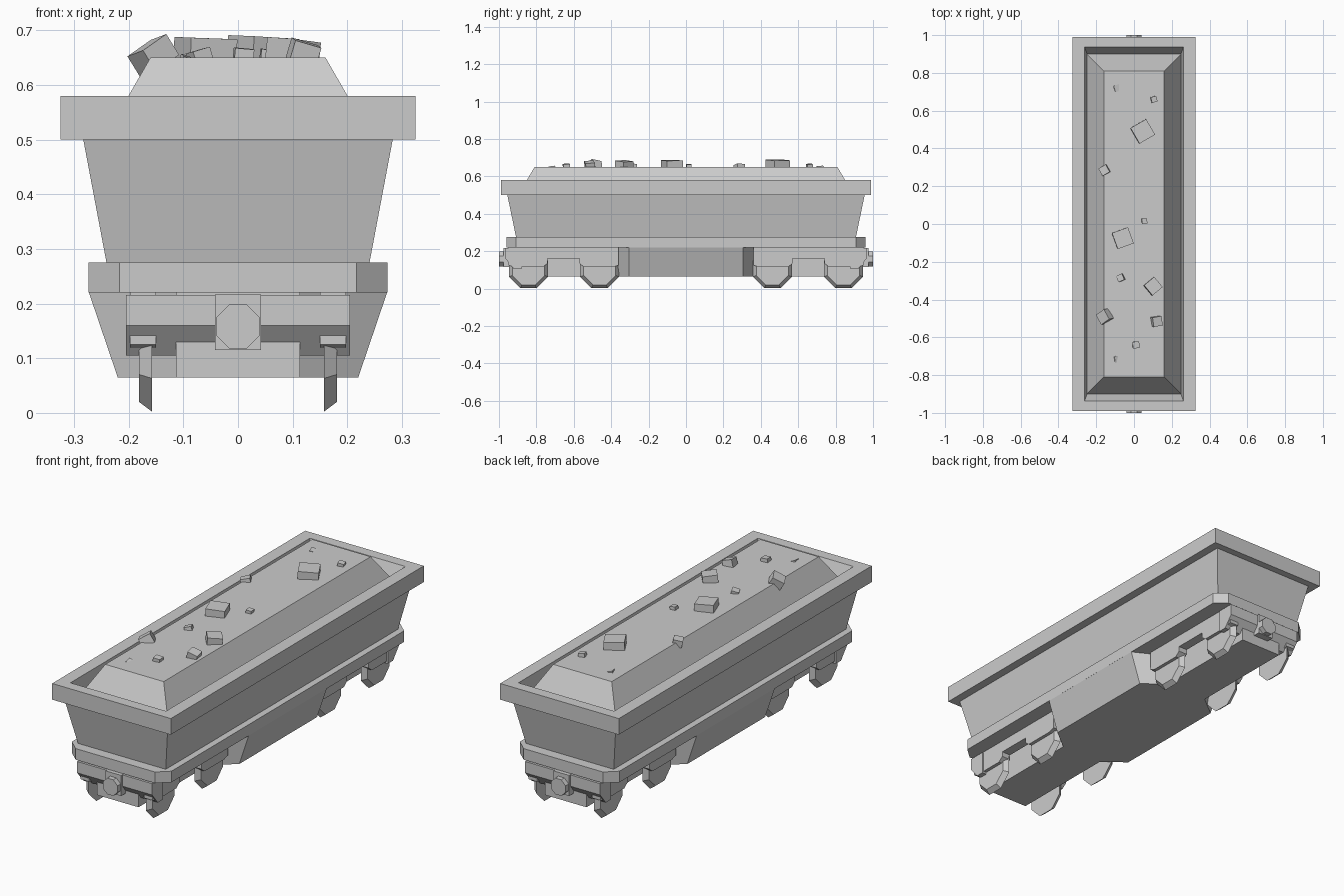
import bpy, bmesh, math
from mathutils import Matrix, Euler

if "Cube" in bpy.data.objects:
    bpy.data.objects.remove(bpy.data.objects["Cube"])


def finish(bm, name):
    bmesh.ops.recalc_face_normals(bm, faces=bm.faces)
    me = bpy.data.meshes.new(name)
    bm.to_mesh(me)
    bm.free()
    ob = bpy.data.objects.new(name, me)
    bpy.context.collection.objects.link(ob)
    return ob


def loft(name, rings):
    """Skin a list of equal-length point rings and cap both ends."""
    bm = bmesh.new()
    rows = [[bm.verts.new(p) for p in r] for r in rings]
    n = len(rows[0])
    for a, b in zip(rows, rows[1:]):
        for i in range(n):
            j = (i + 1) % n
            bm.faces.new((a[i], a[j], b[j], b[i]))
    bm.faces.new(rows[0])
    bm.faces.new(rows[-1])
    return finish(bm, name)


def rect(x, y, z):
    return [(-x, -y, z), (x, -y, z), (x, y, z), (-x, y, z)]


def chamfered(x, y, cx, cy, z):
    """Rectangle outline with cut corners."""
    return [(-x, -y + cy, z), (-x + cx, -y, z), (x - cx, -y, z), (x, -y + cy, z),
            (x, y - cy, z), (x - cx, y, z), (-x + cx, y, z), (-x, y - cy, z)]


def profile_x(name, yz, x0, x1):
    return loft(name, [[(x, y, z) for y, z in yz] for x in (x0, x1)])


def octagon(y, z, a):
    r = a / math.cos(math.pi / 8)
    return [(y + r * math.cos(math.pi / 8 + i * math.pi / 4),
             z + r * math.sin(math.pi / 8 + i * math.pi / 4)) for i in range(8)]


# Hopper body with overhanging rim and recessed inside
loft("hopper", [rect(.24, .908, .272), rect(.283, .955, .50), rect(.325, .99, .50),
                rect(.325, .99, .58), rect(.262, .937, .58), rect(.248, .90, .495)])

# Heaped load
loft("load", [rect(.252, .903, .49), rect(.16, .81, .65)])

# Loose lumps: x, y, width, top height, turn, tilt
lumps = [(-.09, .72, .035, .656, 20, 14), (.105, .66, .03, .668, 15, 8),
         (.045, .49, .095, .690, 30, 3), (-.155, .285, .045, .668, 30, -12),
         (.055, .015, .028, .666, 5, 5), (-.06, -.075, .09, .687, 20, 2),
         (-.07, -.285, .035, .668, 25, -15), (.10, -.33, .07, .686, 40, 6),
         (-.155, -.49, .06, .688, 35, -30), (.12, -.515, .05, .684, 10, 16),
         (.01, -.64, .035, .668, 5, 5), (-.09, -.715, .035, .655, 10, 20)]
bm = bmesh.new()
for x, y, w, top, turn, tilt in lumps:
    h = w * .75
    t = math.radians(abs(tilt))
    cz = top - (h * math.cos(t) + w * math.sin(t)) / 2
    rot = Euler((math.radians(tilt) * .4, math.radians(tilt), math.radians(turn))).to_matrix().to_4x4()
    bmesh.ops.create_cube(bm, size=1, matrix=Matrix.Translation((x, y, cz)) @ rot
                          @ Matrix.Diagonal((w, w, h, 1)))
finish(bm, "loose_lumps")

# Deck frame with cut corners
loft("deck_frame", [chamfered(.273, .96, .056, .05, z) for z in (.22, .275)])

# Middle underframe, tapering down, with angled ends
loft("underframe_box", [chamfered(.22, .39, .107, .085, .065),
                        chamfered(.273, .39, .16, .085, .221)])

# Central spine
loft("spine", [rect(.113, .94, .065), rect(.113, .94, .221)])

for s, end in ((-1, "front"), (1, "back")):
    # End beam with sloping underside
    profile_x(end + "_end_beam", [(s * y, z) for y, z in
              ((.965, .16), (.965, .216), (.88, .216), (.88, .105), (.92, .105))], -.205, .205)
    # Coupling block and round buffer
    profile_x(end + "_coupler_block", [(s * y, z) for y, z in
              ((.90, .115), (.975, .115), (.975, .217), (.90, .217))], -.042, .042)
    loft(end + "_buffer", [[(x, s * y, z) for x, z in octagon(0, .158, .04)]
                           for y in (.96, 1.0)])
    for k, side in ((-1, "left"), (1, "right")):
        # Side frame of the bogie, dipping over each wheel
        c = .655
        half = [(.295, .221), (.295, .125), (.265, .115), (.11, .115), (.085, .135), (.085, .16)]
        yz = [(s * (c + a), z) for a, z in half] + [(s * (c - a), z) for a, z in reversed(half)]
        profile_x(f"{end}_{side}_side_frame", yz, k * .15, k * .198)
        # Bevelled eight-sided wheels
        for i, y in enumerate((.842, .462)):
            loft(f"{end}_{side}_wheel_{i + 1}",
                 [[(k * x, py, pz) for py, pz in octagon(s * y, .106, a)]
                  for x, a in ((.157, .104), (.181, .086))])
